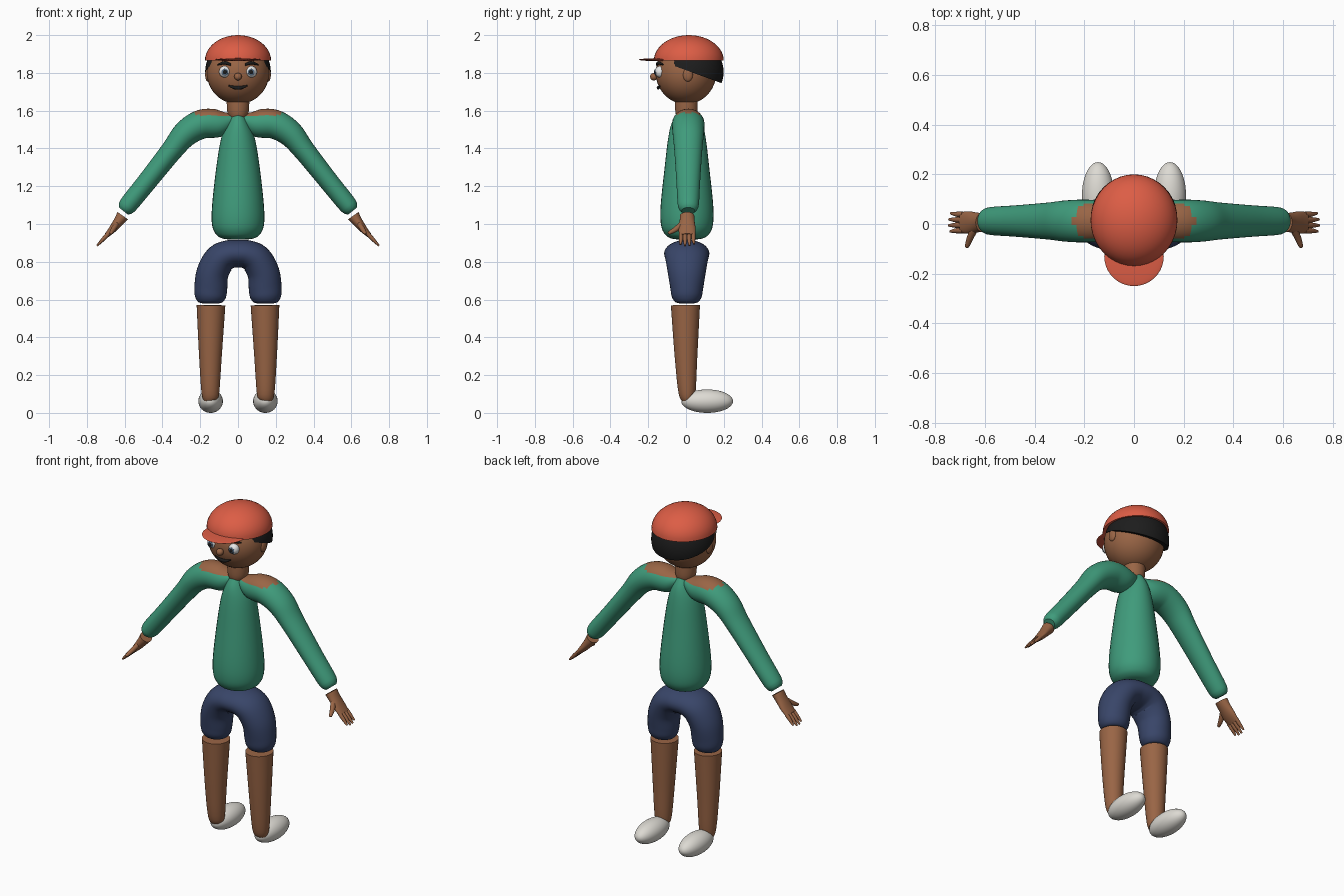
import bpy, bmesh, math
from mathutils import Vector

if "Cube" in bpy.data.objects:
    bpy.data.objects.remove(bpy.data.objects["Cube"])


def material(name, r, g, b):
    m = bpy.data.materials.new(name)
    m.use_nodes = True
    m.diffuse_color = (r, g, b, 1)
    bsdf = m.node_tree.nodes["Principled BSDF"]
    bsdf.inputs["Base Color"].default_value = (r, g, b, 1)
    bsdf.inputs["Roughness"].default_value = 0.7
    return m


GREEN = material("shirt green", 0.05, 0.33, 0.2)
RED = material("cap red", 0.72, 0.11, 0.06)
SKIN = material("brown skin", 0.32, 0.13, 0.06)
NAVY = material("shorts navy", 0.04, 0.06, 0.14)
WHITE = material("shoe white", 0.72, 0.7, 0.65)
EYE = material("eye white", 0.85, 0.85, 0.85)
IRIS = material("iris blue grey", 0.1, 0.16, 0.24)
BLACK = material("hair black", 0.012, 0.012, 0.012)


def finish(bm, name, *mats):
    bmesh.ops.recalc_face_normals(bm, faces=bm.faces)
    me = bpy.data.meshes.new(name)
    bm.to_mesh(me)
    bm.free()
    for m in mats:
        me.materials.append(m)
    ob = bpy.data.objects.new(name, me)
    bpy.context.collection.objects.link(ob)
    bpy.ops.object.select_all(action="DESELECT")
    ob.select_set(True)
    bpy.context.view_layer.objects.active = ob
    bpy.ops.object.shade_smooth_by_angle(angle=math.radians(40))
    return ob


def ball(name, loc, radii, mat, cut=None):
    """Ellipsoid, optionally halved by a plane through its centre."""
    bm = bmesh.new()
    bmesh.ops.create_uvsphere(bm, u_segments=40, v_segments=24, radius=1)
    bmesh.ops.scale(bm, vec=radii, verts=bm.verts)
    if cut:
        bmesh.ops.bisect_plane(bm, geom=bm.verts[:] + bm.edges[:] + bm.faces[:],
                               plane_co=(0, 0, 0), plane_no=cut, clear_inner=True)
        bmesh.ops.holes_fill(bm, edges=[e for e in bm.edges if e.is_boundary])
    bmesh.ops.translate(bm, vec=loc, verts=bm.verts)
    return finish(bm, name, mat)


def spline(a, b, c, d, t):
    return 0.5 * (2 * b + (c - a) * t + (2 * a - 5 * b + 4 * c - d) * t * t
                  + (3 * b - a - 3 * c + d) * t ** 3)


def tube(name, pts, *mats, side=1, steps=6, segs=32, rule=None):
    """Smooth sweep through (x, y, z, radius across, radius in depth)."""
    last = len(pts) - 1
    rows = []
    for i in range(last):
        quad = [pts[max(0, min(last, i + k))] for k in (-1, 0, 1, 2)]
        for s in range(steps):
            rows.append([spline(*v, s / steps) for v in zip(*quad)])
    rows.append(list(pts[-1]))
    centres = [Vector((r[0] * side, r[1], r[2])) for r in rows]
    bm = bmesh.new()
    rings = []
    for i, r in enumerate(rows):
        t = (centres[min(i + 1, len(rows) - 1)] - centres[max(i - 1, 0)]).normalized()
        n = t.cross(Vector((0, 1, 0))).normalized()
        d = n.cross(t).normalized()
        ring = []
        for k in range(segs):
            a = math.tau * k / segs
            ring.append(bm.verts.new(centres[i] + n * r[3] * math.cos(a) + d * r[4] * math.sin(a)))
        rings.append(ring)
    for lo, hi in zip(rings, rings[1:]):
        for k in range(segs):
            j = (k + 1) % segs
            bm.faces.new((lo[k], lo[j], hi[j], hi[k]))
    bm.faces.new(rings[0])
    bm.faces.new(rings[-1])
    if rule:
        for f in bm.faces:
            f.material_index = int(rule(f.calc_center_median()))
    return finish(bm, name, *mats)


# Head, hair and cap
ball("head", (0, 0, 1.8), (0.165, 0.16, 0.165), SKIN)
tilt = math.radians(20)
ball("hair", (0, 0.025, 1.805), (0.174, 0.174, 0.174), BLACK,
     cut=(0, math.sin(tilt), math.cos(tilt)))
ball("cap_dome", (0, 0.015, 1.865), (0.175, 0.185, 0.135), RED, cut=(0, 0, 1))
ball("cap_brim", (0, -0.13, 1.87), (0.12, 0.12, 0.008), RED)
ball("nose", (0, -0.17, 1.78), (0.02, 0.02, 0.02), SKIN)
tube("neck", [(0, 0.002, 1.54, 0.03, 0.04), (0, 0.002, 1.59, 0.056, 0.058),
              (0, 0.002, 1.68, 0.06, 0.06)], SKIN)
tube("mouth", [(-0.05, -0.138, 1.733, 0.003, 0.004), (-0.025, -0.144, 1.724, 0.008, 0.007),
               (0, -0.147, 1.721, 0.01, 0.008), (0.025, -0.144, 1.724, 0.008, 0.007),
               (0.05, -0.138, 1.733, 0.003, 0.004)], BLACK, segs=12)

# Torso
tube("torso", [(0, 0.005, z, rx, ry) for z, rx, ry in (
    (0.918, 0.05, 0.05), (0.926, 0.09, 0.09), (0.95, 0.12, 0.12), (1.0, 0.138, 0.138),
    (1.1, 0.137, 0.139), (1.3, 0.115, 0.118), (1.45, 0.09, 0.1),
    (1.53, 0.06, 0.082), (1.585, 0.03, 0.05))], GREEN)

# Shorts: one arch from leg to leg
half = [(0.145, 0.58, 0.045, 0.04), (0.145, 0.588, 0.066, 0.062), (0.145, 0.615, 0.082, 0.079),
        (0.144, 0.66, 0.087, 0.087), (0.135, 0.74, 0.085, 0.1), (0.098, 0.81, 0.083, 0.112),
        (0.05, 0.838, 0.076, 0.118)]
arch = half + [(0, 0.843, 0.073, 0.12)] + [(-x, z, a, b) for x, z, a, b in reversed(half)]
tube("shorts", [(x, 0.004, z, a, b) for x, z, a, b in arch], NAVY)

arm = [(0.0, 1.565, 0.015, 0.03), (0.04, 1.55, 0.04, 0.055), (0.1, 1.533, 0.072, 0.078),
       (0.19, 1.529, 0.077, 0.086), (0.275, 1.48, 0.07, 0.083), (0.35, 1.39, 0.058, 0.074),
       (0.48, 1.226, 0.052, 0.063), (0.57, 1.115, 0.05, 0.057), (0.595, 1.084, 0.044, 0.05),
       (0.607, 1.069, 0.03, 0.035)]


def bare_shoulder(c):
    """Skin patch across the top of the shoulder, with a stepped outer edge."""
    edge = 0.25 if abs(c.y - 0.01) < 0.02 else 0.225
    return c.z > 1.573 and 0.03 < abs(c.x) < edge


for side, word in ((1, "left"), (-1, "right")):
    # Face details
    ball(word + "_ear", (side * 0.16, 0.01, 1.79), (0.014, 0.026, 0.036), SKIN)
    ball(word + "_eye", (side * 0.07, -0.137, 1.806), (0.03, 0.028, 0.031), EYE)
    ball(word + "_iris", (side * 0.07, -0.162, 1.804), (0.018, 0.005, 0.018), IRIS)
    ball(word + "_pupil", (side * 0.07, -0.165, 1.804), (0.011, 0.005, 0.011), BLACK)
    tube(word + "_eyebrow", [(0.038, -0.154, 1.843, 0.006, 0.006), (0.07, -0.146, 1.853, 0.009, 0.008),
                             (0.107, -0.122, 1.844, 0.004, 0.005)], BLACK, side=side, segs=12)
    # Sleeve and hand
    tube(word + "_sleeve", [(x, 0.012, z, a, b) for x, z, a, b in arm],
         GREEN, SKIN, side=side, rule=bare_shoulder)
    tube(word + "_palm", [(0.61, 0.006, 1.044, 0.034, 0.038), (0.633, 0.006, 1.012, 0.027, 0.04),
                          (0.665, 0.006, 0.972, 0.02, 0.045), (0.695, 0.006, 0.94, 0.013, 0.042)],
         SKIN, side=side)
    for n, reach in enumerate((0.9, 1.0, 0.98, 0.85)):
        y = 0.006 + (n - 1.5) * 0.022
        tip = (0.688 + 0.058 * reach, y * 1.1, 0.947 - 0.062 * reach)
        mid = [(0.688 + v) / 2 if i == 0 else v for i, v in enumerate((tip[0], y, (0.947 + tip[2]) / 2))]
        mid[0] = (0.688 + tip[0]) / 2
        tube(f"{word}_finger_{n + 1}", [(0.688, y, 0.947, 0.011, 0.011), (*mid, 0.01, 0.0105),
                                        (*tip, 0.005, 0.005)], SKIN, side=side, segs=12)
    tube(word + "_thumb", [(0.64, -0.015, 1.005, 0.014, 0.016), (0.66, -0.055, 0.972, 0.013, 0.014),
                           (0.672, -0.088, 0.953, 0.009, 0.009), (0.674, -0.094, 0.949, 0.004, 0.004)],
         SKIN, side=side, segs=16)
    # Lower leg and shoe
    tube(word + "_shin", [(0.143, 0.012, 0.07, 0.03, 0.02), (0.146, 0.006, 0.1, 0.046, 0.044),
                          (0.146, 0.0, 0.3, 0.06, 0.06), (0.143, -0.003, 0.57, 0.076, 0.077)],
         SKIN, side=side)
    ball(word + "_shoe", (side * 0.145, 0.112, 0.062), (0.065, 0.137, 0.062), WHITE)
